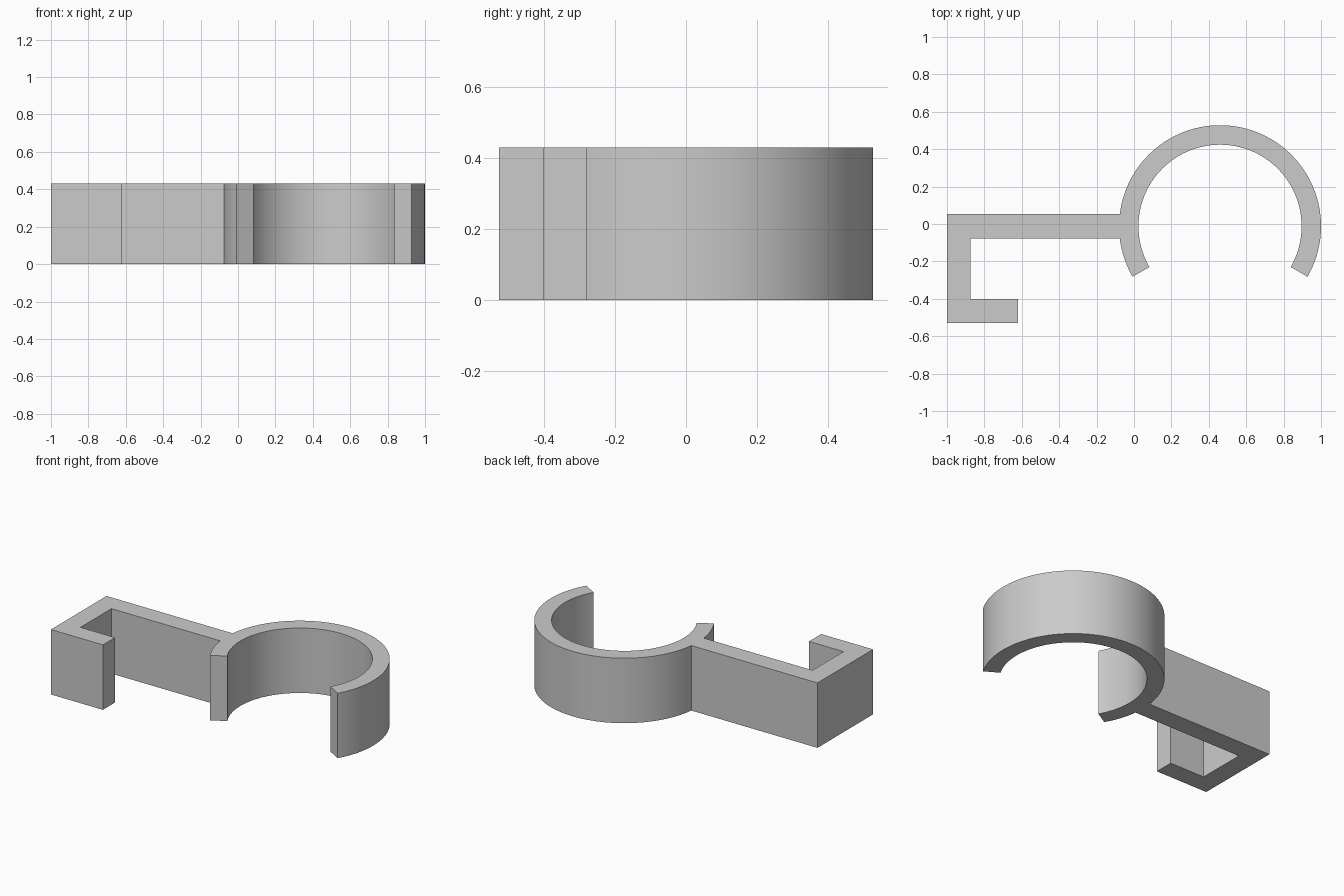
import bpy, bmesh, math

cube = bpy.data.objects.get("Cube")
if cube:
    bpy.data.objects.remove(cube, do_unlink=True)

HEIGHT = 0.43
CX, CY = 0.46, -0.012          # ring centre
R_OUT, R_IN = 0.54, 0.436
ARM_HALF = 0.065               # half thickness of the arm
LEFT, BOTTOM = -1.0, -0.528
WALL = 0.127


def arc(radius, start, end, steps):
    """Points on the ring circle between two angles in degrees."""
    angles = [math.radians(start + (end - start) * i / steps) for i in range(steps + 1)]
    return [(CX + radius * math.cos(a), CY + radius * math.sin(a)) for a in angles]


# Outline: outer ring, arm with hook, rest of outer ring, inner ring back
join = math.degrees(math.asin(ARM_HALF / R_OUT))
hook = [
    (LEFT, CY + ARM_HALF),
    (LEFT, BOTTOM),
    (-0.62, BOTTOM),
    (-0.62, BOTTOM + WALL),
    (LEFT + WALL, BOTTOM + WALL),
    (LEFT + WALL, CY - ARM_HALF),
]
outline = (arc(R_OUT, -30, 180 - join, 80) + hook
           + arc(R_OUT, 180 + join, 210, 10) + arc(R_IN, 210, -30, 96))

# Extrude the outline into the solid clip
bm = bmesh.new()
base = bm.faces.new([bm.verts.new((x, y, 0)) for x, y in outline])
result = bmesh.ops.extrude_face_region(bm, geom=[base], use_keep_orig=True)
top = [v for v in result["geom"] if isinstance(v, bmesh.types.BMVert)]
bmesh.ops.translate(bm, verts=top, vec=(0, 0, HEIGHT))
bmesh.ops.recalc_face_normals(bm, faces=bm.faces[:])
mesh = bpy.data.meshes.new("ring_clip_with_hook")
bm.to_mesh(mesh)
bm.free()
clip = bpy.data.objects.new("ring_clip_with_hook", mesh)
bpy.context.collection.objects.link(clip)

# Plain grey
grey = bpy.data.materials.new("light_grey")
grey.use_nodes = True
colour = (0.6, 0.6, 0.6, 1)
grey.diffuse_color = colour
grey.node_tree.nodes["Principled BSDF"].inputs["Base Color"].default_value = colour
mesh.materials.append(grey)

# Smooth the curved walls, keep corners sharp
bpy.ops.object.select_all(action="DESELECT")
clip.select_set(True)
bpy.context.view_layer.objects.active = clip
bpy.ops.object.shade_smooth_by_angle(angle=math.radians(20))
